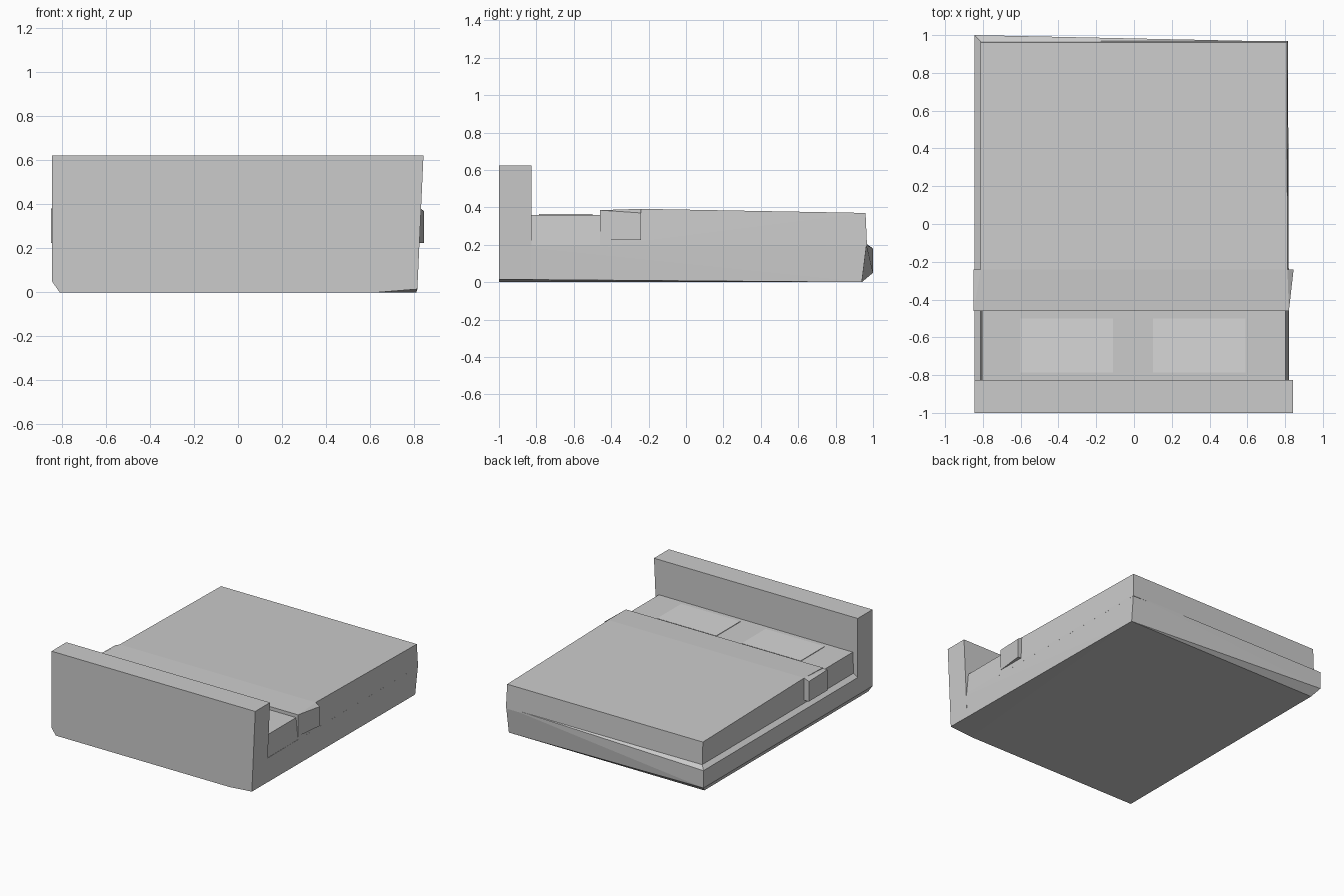
import bpy
import bmesh

cube = bpy.data.objects.get("Cube")
if cube:
    bpy.data.objects.remove(cube, do_unlink=True)


def material(name, value):
    mat = bpy.data.materials.new(name)
    mat.use_nodes = True
    colour = (value, value, value, 1)
    mat.diffuse_color = colour
    mat.node_tree.nodes["Principled BSDF"].inputs["Base Color"].default_value = colour
    return mat


grey = material("light grey", 0.6)
pale = material("pale grey", 0.68)


def hull(name, points, mat):
    """Flat-faced solid wrapped tightly around a few corner points."""
    bm = bmesh.new()
    for p in points:
        bm.verts.new(p)
    result = bmesh.ops.convex_hull(bm, input=bm.verts)
    loose = {g for g in result["geom_interior"] + result["geom_unused"]
             if isinstance(g, bmesh.types.BMVert)}
    bmesh.ops.delete(bm, geom=list(loose), context="VERTS")
    bmesh.ops.recalc_face_normals(bm, faces=bm.faces)
    mesh = bpy.data.meshes.new(name)
    bm.to_mesh(mesh)
    bm.free()
    mesh.materials.append(mat)
    obj = bpy.data.objects.new(name, mesh)
    bpy.context.collection.objects.link(obj)
    return obj


def section(y, *outline):
    """Place an x, z outline at one depth."""
    return [(x, y, z) for x, z in outline]


# Base: shallow ledge on one side, skewed foot end
hull("bed_base",
     section(-1, (-0.845, 0.05), (-0.81, 0), (0.63, 0), (0.815, 0.015),
             (-0.845, 0.18), (-0.81, 0.205), (0.822, 0.2))
     + section(0.94, (-0.81, 0), (0.81, 0))
     + section(0.965, (-0.81, 0.205), (0.815, 0.2))
     + section(1, (-0.845, 0.05), (-0.845, 0.18)), grey)

# Headboard, leaning out slightly at one end
headboard = [(-0.845, 0.623), (0.843, 0.623), (0.815, 0.015),
             (0.63, 0), (-0.81, 0), (-0.845, 0.05)]
hull("headboard", section(-1, *headboard) + section(-0.825, *headboard), grey)

# Exposed mattress beside the headboard
sheet = [(-0.805, 0.36), (0.803, 0.36), (0.82, 0.19), (-0.812, 0.19)]
hull("mattress", section(-0.83, *sheet) + section(-0.4, *sheet), grey)

# Blanket over the rest of the bed
hull("blanket",
     section(-0.46, (-0.812, 0.385), (0.812, 0.385), (-0.812, 0.19), (0.82, 0.19))
     + section(-0.24, (-0.812, 0.392), (0.812, 0.392))
     + section(0.96, (-0.812, 0.37), (0.81, 0.37))
     + section(0.968, (-0.812, 0.19), (0.815, 0.19)), grey)

# Folded blanket edge hanging over both sides
hull("blanket_fold",
     section(-0.46, (-0.85, 0.38), (0.82, 0.385), (-0.85, 0.225), (0.82, 0.225))
     + section(-0.24, (-0.85, 0.375), (-0.81, 0.392), (0.812, 0.392),
               (0.845, 0.37), (-0.85, 0.225), (0.845, 0.225)), grey)

# Flat pillows
for side, left in (("right", -0.6), ("left", 0.1)):
    pillow = [(left, 0.358), (left + 0.49, 0.358),
              (left, 0.364), (left + 0.49, 0.364)]
    hull("pillow_" + side, section(-0.785, *pillow) + section(-0.5, *pillow), pale)
